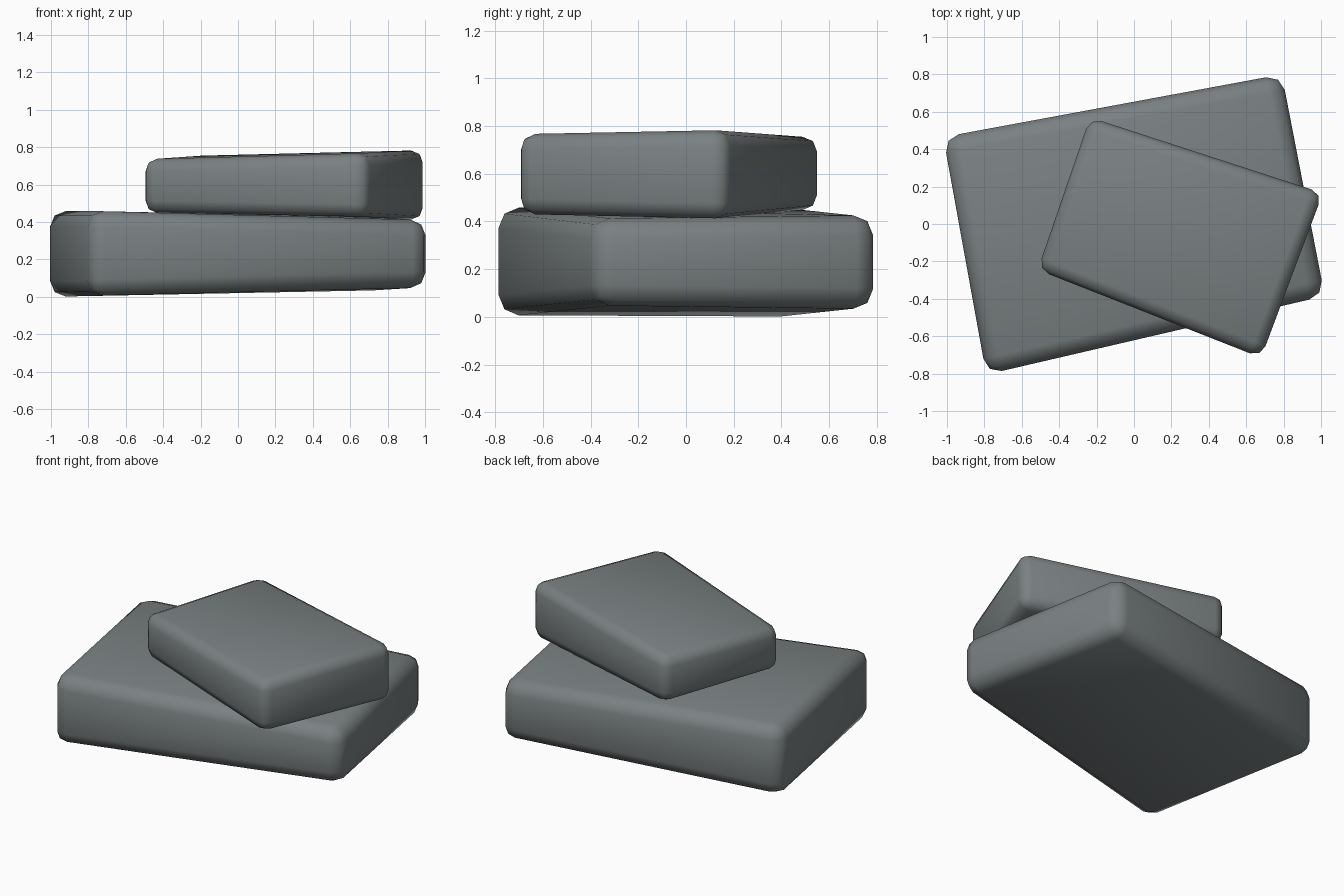
import bpy, bmesh

if "Cube" in bpy.data.objects:
    bpy.data.objects.remove(bpy.data.objects["Cube"])

stone = bpy.data.materials.new("slate_grey")
stone.diffuse_color = (0.195, 0.22, 0.225, 1)
stone.use_nodes = True
stone.node_tree.nodes["Principled BSDF"].inputs["Base Color"].default_value = stone.diffuse_color


def slab(name, corners, bevel):
    """Rounded stone from four corners (x, y, bottom z, top z), anticlockwise."""
    bm = bmesh.new()
    low = [bm.verts.new((x, y, b)) for x, y, b, t in corners]
    top = [bm.verts.new((x, y, t)) for x, y, b, t in corners]
    bm.faces.new(low[::-1])
    bm.faces.new(top)
    for i in range(4):
        j = (i + 1) % 4
        bm.faces.new((low[i], low[j], top[j], top[i]))
    bmesh.ops.bevel(bm, geom=bm.edges[:], offset=bevel, segments=2,
                    profile=0.5, affect='EDGES')
    for f in bm.faces:
        f.smooth = True
    me = bpy.data.meshes.new(name)
    bm.to_mesh(me)
    bm.free()
    me.materials.append(stone)
    ob = bpy.data.objects.new(name, me)
    bpy.context.collection.objects.link(ob)
    return ob


# wide stone at the bottom, thinner towards the right
slab("lower_stone", [(-0.79, -0.805, 0.005, 0.46), (1.02, -0.385, 0.05, 0.41),
                     (0.79, 0.80, 0.035, 0.425), (-1.02, 0.465, 0.0, 0.46)], 0.085)

# smaller stone turned on top, thicker towards the right
slab("upper_stone", [(-0.515, -0.245, 0.45, 0.735), (0.68, -0.715, 0.43, 0.768),
                     (1.01, 0.165, 0.41, 0.785), (-0.235, 0.57, 0.45, 0.755)], 0.065)
